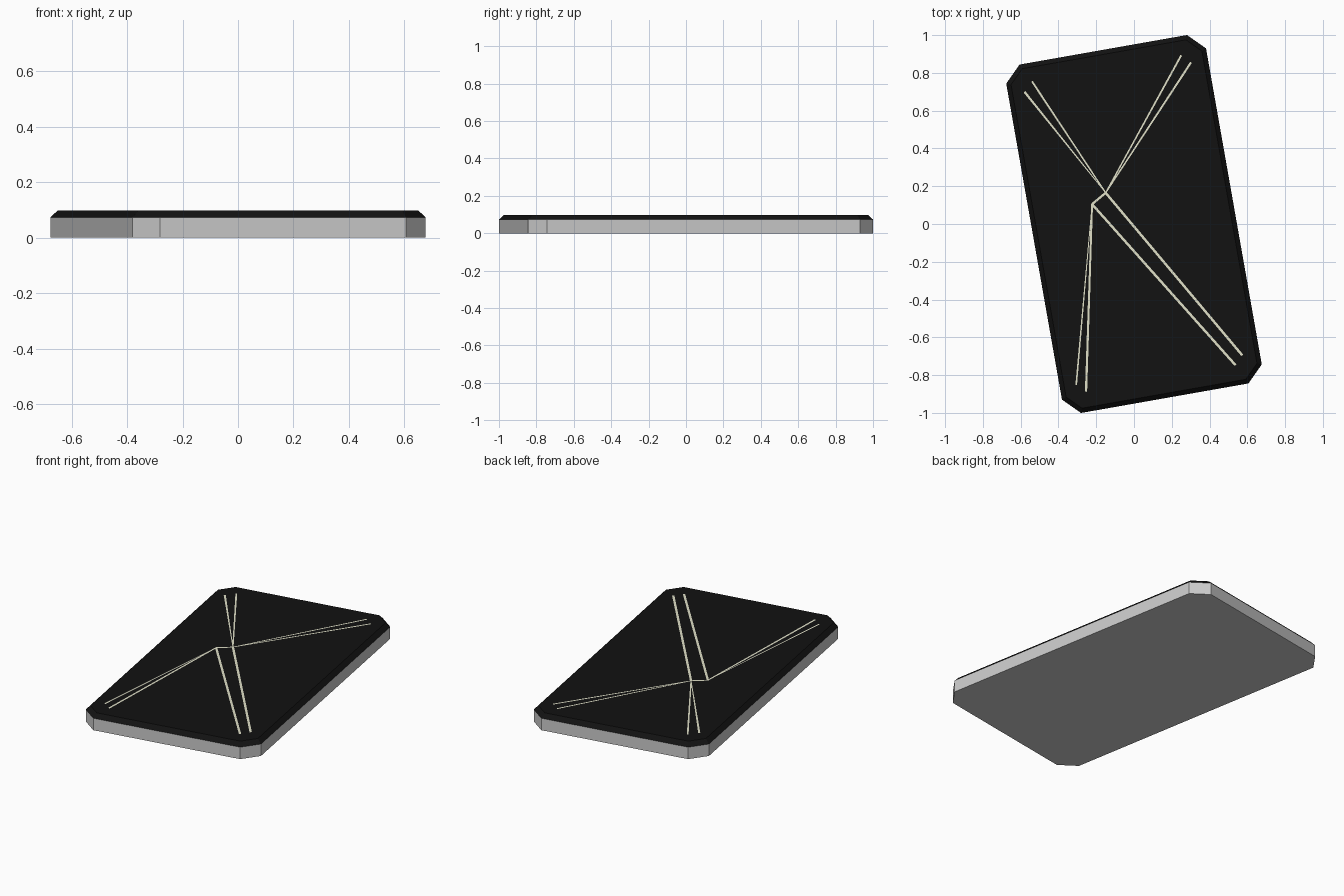
import bpy
from math import radians, tan
from mathutils import Vector, Matrix

if "Cube" in bpy.data.objects:
    bpy.data.objects.remove(bpy.data.objects["Cube"])

ROT = Matrix.Rotation(radians(10), 3, 'Z')
Z_SIDE, Z_TOP, INSET = 0.073, 0.098, 0.024


def material(name, color):
    m = bpy.data.materials.new(name)
    m.diffuse_color = color
    m.use_nodes = True
    m.node_tree.nodes["Principled BSDF"].inputs["Base Color"].default_value = m.diffuse_color
    return m


def mesh_object(name, verts, faces, mat=None):
    me = bpy.data.meshes.new(name)
    me.from_pydata(verts, [], faces)
    me.update()
    ob = bpy.data.objects.new(name, me)
    bpy.context.collection.objects.link(ob)
    if mat:
        me.materials.append(mat)
    return ob


def ring(inset, z):
    # Tilted rectangle with clipped corners, counter-clockwise
    a, b = 0.537 - inset, 0.9365 - inset
    c = 0.087 - inset * (2 - 2 ** 0.5)
    pts = [(a, -b + c), (a, b - c), (a - c, b), (-a + c, b),
           (-a, b - c), (-a, -b + c), (-a + c, -b), (a - c, -b)]
    return [ROT @ Vector((x, y, z)) for x, y in pts]


def walls(n=8):
    return [(i, (i + 1) % n, n + (i + 1) % n, n + i) for i in range(n)]


black = material("black", (0.006, 0.006, 0.006, 1))
cream = material("cream", (0.75, 0.75, 0.58, 1))

# Grey body: underside and vertical sides
mesh_object("slab_body", ring(0, 0) + ring(0, Z_SIDE),
            walls() + [tuple(reversed(range(8)))])

# Black cover: sloped rim and flat top
mesh_object("top_cover", ring(0, Z_SIDE) + ring(INSET, Z_TOP),
            walls() + [tuple(range(8, 16))], black)

# Thin inlaid lines: outer end, inner end, outer width, inner width
HUB, ELBOW = (-0.15, 0.165), (-0.222, 0.105)
LINES = [
    ((-0.54, 0.755), HUB, 0.010, 0.007),
    ((-0.58, 0.700), HUB, 0.012, 0.004),
    ((0.25, 0.893), HUB, 0.010, 0.007),
    ((0.302, 0.856), HUB, 0.011, 0.007),
    ((0.573, -0.695), HUB, 0.013, 0.013),
    ((0.537, -0.747), ELBOW, 0.013, 0.013),
    ((-0.306, -0.852), ELBOW, 0.009, 0.004),
    ((-0.254, -0.888), ELBOW, 0.012, 0.010),
    (ELBOW, HUB, 0.012, 0.012),
]
verts, faces = [], []
for p, q, wp, wq in LINES:
    p, q = Vector((*p, Z_TOP + 0.001)), Vector((*q, Z_TOP + 0.001))
    d = (q - p).normalized()
    side = Vector((-d.y, d.x, 0))
    n = len(verts)
    verts += [p - side * wp / 2, q - side * wq / 2,
              q + side * wq / 2, p + side * wp / 2]
    faces.append((n, n + 1, n + 2, n + 3))
mesh_object("inlay_lines", verts, faces, cream)
